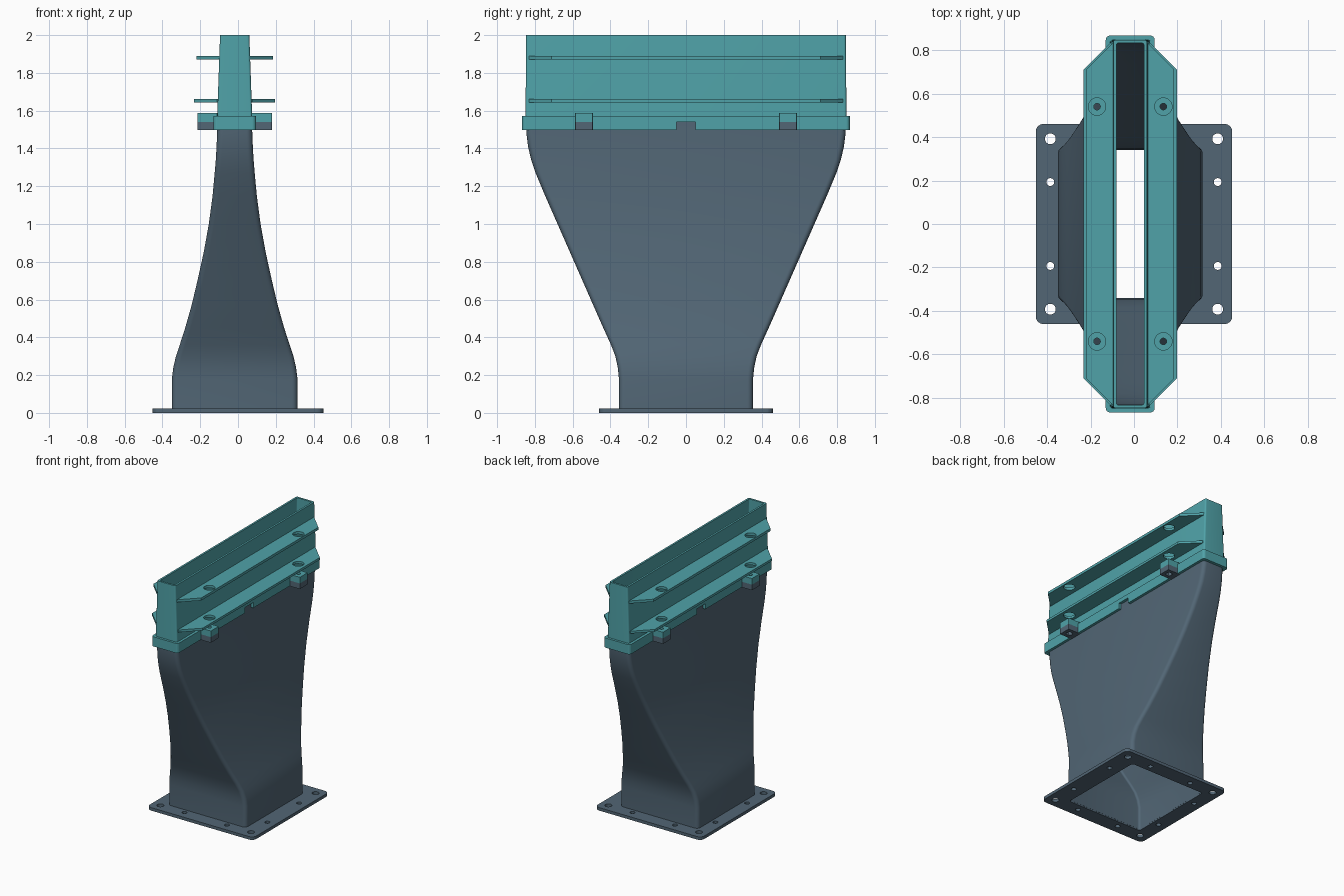
import bpy
import bmesh
from math import pi, cos, sin, radians

if "Cube" in bpy.data.objects:
    bpy.data.objects.remove(bpy.data.objects["Cube"], do_unlink=True)

CX = -0.0175      # duct axis, slightly off the base plate centre
WALL = 0.015


def material(name, rgb):
    m = bpy.data.materials.new(name)
    m.use_nodes = True
    m.diffuse_color = (*rgb, 1)
    m.node_tree.nodes["Principled BSDF"].inputs["Base Color"].default_value = (*rgb, 1)
    return m


slate = material("slate grey", (0.084, 0.133, 0.178))
teal = material("teal", (0.080, 0.365, 0.395))


def add(name, mesh, mat):
    ob = bpy.data.objects.new(name, mesh)
    bpy.context.collection.objects.link(ob)
    mesh.materials.clear()
    mesh.materials.append(mat)
    return ob


def circle(x, y, r, n=24):
    return [(x + r * cos(2 * pi * i / n), y + r * sin(2 * pi * i / n)) for i in range(n)]


def rounded(hx, hy, r, cx=0.0, cy=0.0, n=6):
    """Rounded rectangle outline, anticlockwise."""
    pts = []
    for k, (sx, sy) in enumerate([(1, 1), (-1, 1), (-1, -1), (1, -1)]):
        for i in range(n + 1):
            a = (k + i / n) * pi / 2
            pts.append((cx + sx * (hx - r) + r * cos(a), cy + sy * (hy - r) + r * sin(a)))
    return pts


def plate(name, loops, z0, z1, mat):
    """Flat plate: first loop is the outline, the others are holes."""
    cu = bpy.data.curves.new(name, "CURVE")
    cu.dimensions = "2D"
    cu.fill_mode = "BOTH"
    cu.extrude = (z1 - z0) / 2
    for loop in loops:
        sp = cu.splines.new("POLY")
        sp.points.add(len(loop) - 1)
        for p, (x, y) in zip(sp.points, loop):
            p.co = (x, y, 0, 1)
        sp.use_cyclic_u = True
    tmp = bpy.data.objects.new(name + "_outline", cu)
    bpy.context.collection.objects.link(tmp)
    deps = bpy.context.evaluated_depsgraph_get()
    mesh = bpy.data.meshes.new_from_object(tmp.evaluated_get(deps))
    bpy.data.objects.remove(tmp, do_unlink=True)
    bm = bmesh.new()
    bm.from_mesh(mesh)
    bmesh.ops.remove_doubles(bm, verts=bm.verts, dist=1e-5)
    bmesh.ops.translate(bm, verts=bm.verts, vec=(0, 0, (z0 + z1) / 2))
    bmesh.ops.recalc_face_normals(bm, faces=bm.faces)
    for f in bm.faces:
        f.smooth = False
    bm.to_mesh(mesh)
    bm.free()
    mesh.name = name
    return add(name, mesh, mat)


def tube(name, sections, r, mat):
    """Hollow loft through (z, half x, half y) sections, open at both ends."""
    bm = bmesh.new()
    outer = [(z, rounded(hx, hy, r, CX)) for z, hx, hy in sections]
    inner = [(z, rounded(hx - WALL, hy - WALL, r * 0.6, CX)) for z, hx, hy in reversed(sections)]
    rings = [[bm.verts.new((x, y, z)) for x, y in pts] for z, pts in outer + inner]
    for a, b in zip(rings, rings[1:] + rings[:1]):
        for i in range(len(a)):
            j = (i + 1) % len(a)
            bm.faces.new((a[i], a[j], b[j], b[i]))
    bmesh.ops.recalc_face_normals(bm, faces=bm.faces)
    mesh = bpy.data.meshes.new(name)
    bm.to_mesh(mesh)
    bm.free()
    ob = add(name, mesh, mat)
    bpy.ops.object.select_all(action="DESELECT")
    ob.select_set(True)
    bpy.context.view_layer.objects.active = ob
    bpy.ops.object.shade_smooth_by_angle(angle=radians(30))
    return ob


# Base flange with bolt holes and the duct opening
holes = [rounded(0.318, 0.341, 0.02, CX)]
for sx in (-1, 1):
    for sy in (-1, 1):
        holes += [circle(sx * 0.385, sy * 0.392, 0.025),
                  circle(sx * 0.385, sy * 0.193, 0.018),
                  circle(sx * 0.18, sy * 0.392, 0.018)]
plate("base_flange", [rounded(0.452, 0.46, 0.035)] + holes, 0, 0.023, slate)

# Transition duct: square at the base, long slot at the top
tube("transition_duct", [
    (0.01, 0.3325, 0.355), (0.18, 0.3325, 0.355), (0.24, 0.325, 0.361),
    (0.30, 0.311, 0.374), (0.36, 0.291, 0.397), (0.45, 0.262, 0.438),
    (0.57, 0.228, 0.491), (0.70, 0.197, 0.548), (0.85, 0.164, 0.614),
    (1.00, 0.137, 0.680), (1.15, 0.117, 0.746), (1.27, 0.106, 0.796),
    (1.34, 0.100, 0.820), (1.41, 0.096, 0.836), (1.48, 0.093, 0.845),
    (1.54, 0.0925, 0.846)], 0.03, slate)

# Tapered slot nozzle
tube("slot_nozzle", [(1.54, 0.0925, 0.849), (1.60, 0.0915, 0.849), (2.0, 0.0775, 0.847)],
     0.012, teal)

# Collar around the joint, with a notch halfway along both long sides
plate("collar_upper", [rounded(0.1125, 0.867, 0.02, CX), rounded(0.088, 0.842, 0.01, CX)],
      1.54, 1.572, teal)
for s, side in ((-1, "front"), (1, "back")):
    a, b = 0.1125, 0.088
    arc = [p for p in rounded(a, 0.867, 0.02) if p[1] > 0]
    shape = [(a, 0.05)] + arc + [(-a, 0.05), (-b, 0.05), (-b, 0.842), (b, 0.842), (b, 0.05)]
    plate("collar_lower_" + side, [[(CX + x, s * y) for x, y in shape]], 1.498, 1.54, teal)

for sx, side in ((-1, "right"), (1, "left")):
    # Stiffening fins with tool access holes above the lugs
    for level, z0, z1, root, tip in (("lower", 1.643, 1.661, 0.083, 0.2145),
                                     ("upper", 1.87, 1.89, 0.073, 0.2025)):
        edge = tip - 0.121
        half = [(root, 0.832), (edge, 0.832), (tip, 0.711)]
        outline = half + [(x, -y) for x, y in reversed(half)]
        access = [circle(CX + sx * 0.1525, y, 0.04) for y in (-0.54, 0.54)]
        plate(f"{level}_fin_{side}", [[(CX + sx * x, y) for x, y in outline]] + access,
              z0, z1, teal)
    # Paired screw lugs: nozzle half above, duct half below
    for y, end in ((-0.54, "front"), (0.54, "back")):
        box = rounded(0.053, 0.047, 0.004, CX + sx * 0.1445, y, 2)
        hx = CX + sx * 0.1525
        plate(f"nozzle_lug_{side}_{end}", [box, circle(hx, y, 0.015)], 1.54, 1.587, teal)
        plate(f"duct_lug_{side}_{end}", [box, circle(hx, y, 0.024, 6)], 1.497, 1.54, slate)
